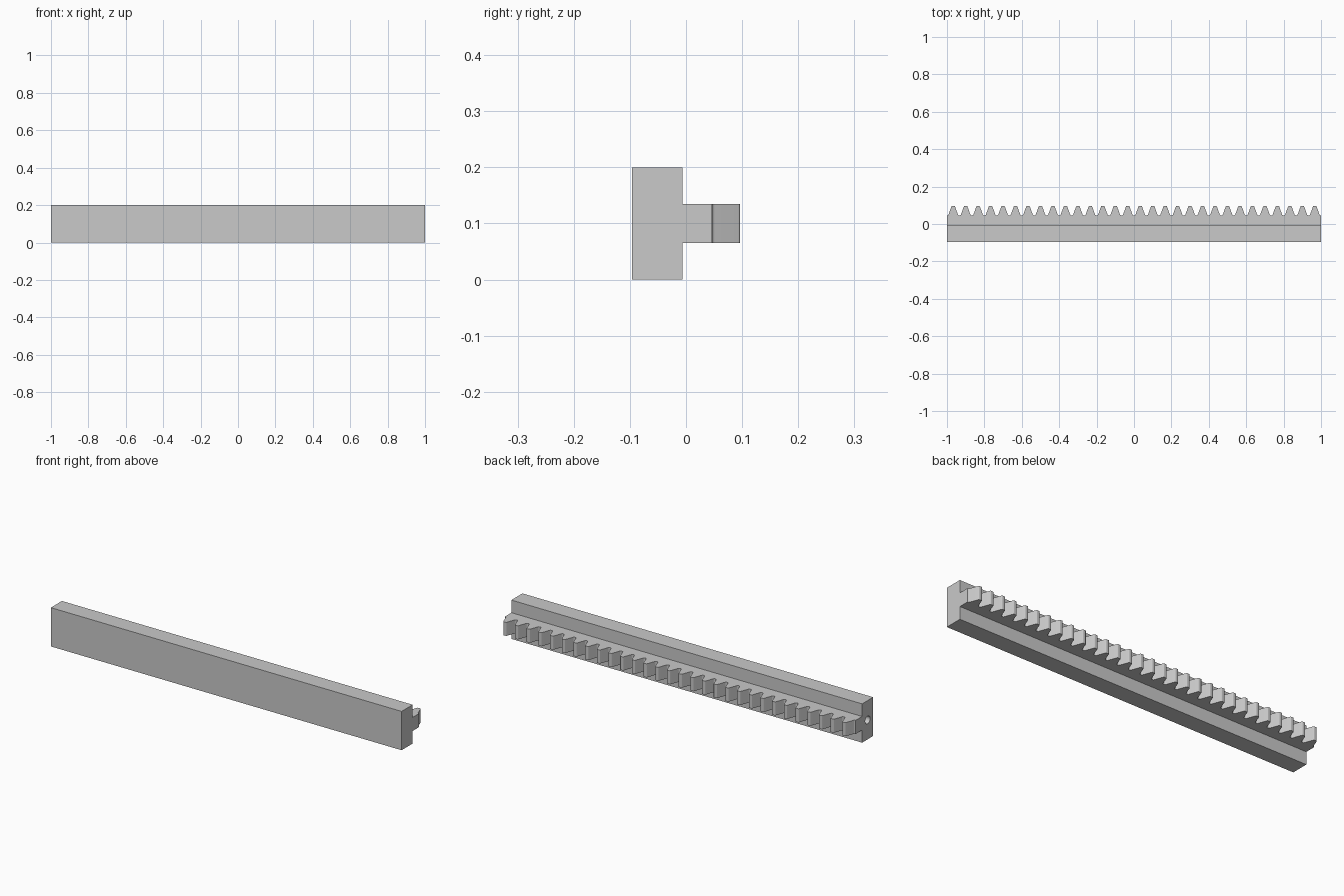
import bpy, bmesh, math
from mathutils import Vector

old = bpy.data.objects.get("Cube")
if old:
    bpy.data.objects.remove(old, do_unlink=True)

LENGTH, TEETH = 2.0, 30
PITCH = LENGTH / TEETH
FRONT, SHOULDER, ROOT, TIP = -0.096, -0.006, 0.046, 0.096
SLOPE = math.tan(math.radians(20))

steel = bpy.data.materials.new("steel_grey")
steel.use_nodes = True
grey = (0.585, 0.585, 0.585, 1)
steel.diffuse_color = grey
steel.node_tree.nodes["Principled BSDF"].inputs["Base Color"].default_value = grey


def prism(name, outline, z0, z1):
    """Extrude an xy outline upward from z0 to z1."""
    bm = bmesh.new()
    face = bm.faces.new([bm.verts.new((x, y, z0)) for x, y in outline])
    top = bmesh.ops.extrude_face_region(bm, geom=[face])["geom"]
    bmesh.ops.translate(bm, vec=(0, 0, z1 - z0),
                        verts=[v for v in top if isinstance(v, bmesh.types.BMVert)])
    # The extrusion keeps the starting face, so the solid is closed
    bmesh.ops.recalc_face_normals(bm, faces=bm.faces)
    mesh = bpy.data.meshes.new(name)
    bm.to_mesh(mesh)
    bm.free()
    mesh.materials.append(steel)
    obj = bpy.data.objects.new(name, mesh)
    bpy.context.collection.objects.link(obj)
    return obj


def fillet(before, corner, after, radius, steps):
    """Points of an arc rounding the given corner."""
    c = Vector(corner)
    u, v = (Vector(before) - c).normalized(), (Vector(after) - c).normalized()
    half = math.acos(u.dot(v)) / 2
    centre = c + (u + v).normalized() * radius / math.sin(half)
    start = c + u * radius / math.tan(half) - centre
    stop = c + v * radius / math.tan(half) - centre
    a0 = math.atan2(start.y, start.x)
    sweep = math.atan2(start.x * stop.y - start.y * stop.x, start.dot(stop))
    angles = [a0 + sweep * i / steps for i in range(steps + 1)]
    return [(centre.x + radius * math.cos(a), centre.y + radius * math.sin(a)) for a in angles]


# One half of a tooth: valley floor, rounded root, flank, rounded tip
mid = (ROOT + TIP) / 2 + 0.003
root_half = PITCH / 4 + (mid - ROOT) * SLOPE
tip_half = PITCH / 4 - (TIP - mid) * SLOPE
valley, root = (-PITCH / 2, ROOT), (-root_half, ROOT)
tip, crown = (-tip_half, TIP), (0, TIP)
half_tooth = fillet(valley, root, tip, 0.008, 4) + fillet(root, tip, crown, 0.004, 3)
tooth = half_tooth + [(-x, y) for x, y in reversed(half_tooth)]

# Toothed strip, sunk a little into the rail
end = LENGTH / 2
outline = [(end, ROOT), (end, SHOULDER - 0.01), (-end, SHOULDER - 0.01), (-end, ROOT)]
for i in range(TEETH):
    cx = -end + (i + 0.5) * PITCH
    outline += [(cx + x, y) for x, y in tooth]
strip = prism("toothed_strip", outline, 0.065, 0.135)

# Back rail
rail = prism("gear_rack", [(-end, FRONT), (end, FRONT), (end, SHOULDER), (-end, SHOULDER)], 0, 0.2)

# Blind hole in the right end
bpy.ops.mesh.primitive_cylinder_add(vertices=32, radius=0.02, depth=0.2,
                                    location=(-end, (FRONT + SHOULDER) / 2, 0.1),
                                    rotation=(0, math.pi / 2, 0))
drill = bpy.context.object
drill.name = "hole_cutter"
drill.data.materials.append(steel)

# Join strip and rail, drill the hole
bpy.ops.object.select_all(action="DESELECT")
bpy.context.view_layer.objects.active = rail
rail.select_set(True)
for helper, operation in ((strip, "UNION"), (drill, "DIFFERENCE")):
    helper.hide_render = True
    mod = rail.modifiers.new(operation.title(), "BOOLEAN")
    mod.solver = "EXACT"
    mod.operation = operation
    mod.object = helper
    bpy.ops.object.modifier_apply(modifier=mod.name)
    bpy.data.objects.remove(helper, do_unlink=True)

bpy.ops.object.shade_smooth_by_angle(angle=math.radians(30))
